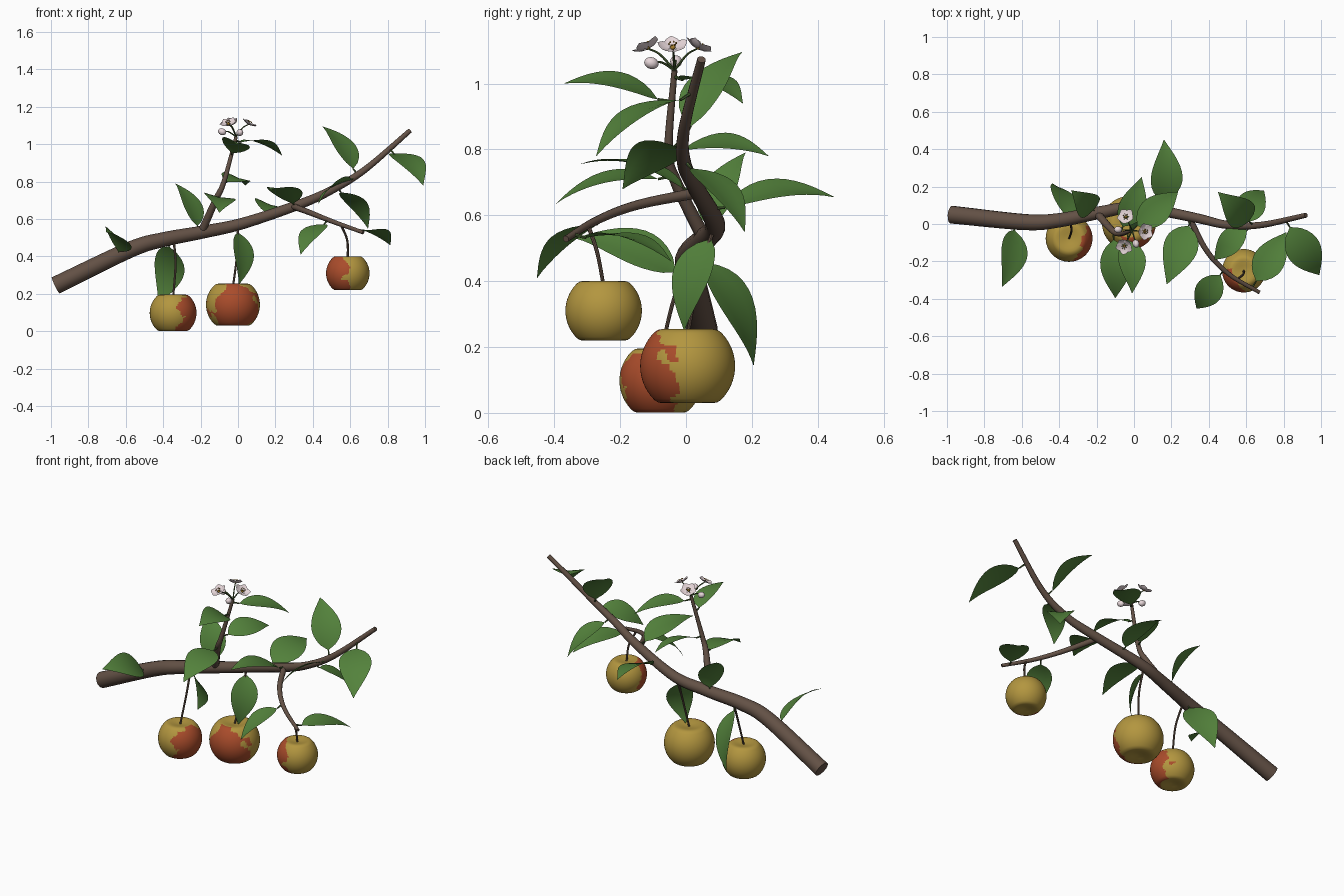
import bpy, bmesh, math
from mathutils import Vector as V, noise

if "Cube" in bpy.data.objects:
    bpy.data.objects.remove(bpy.data.objects["Cube"])

TAU = 2 * math.pi
UP = V((0, 0, 1))


def material(name, *rgb):
    m = bpy.data.materials.new(name)
    m.diffuse_color = (*rgb, 1)
    m.use_nodes = True
    m.node_tree.nodes["Principled BSDF"].inputs["Base Color"].default_value = m.diffuse_color
    return m


BARK = material("brown bark", 0.125, 0.082, 0.06)
LEAF = material("leaf green", 0.088, 0.225, 0.045)
YELLOW = material("fruit yellow", 0.45, 0.305, 0.05)
RED = material("fruit red", 0.40, 0.072, 0.024)
PETAL = material("petal white", 0.80, 0.68, 0.70)
STAMEN = material("stamen gold", 0.45, 0.25, 0.03)
STALK = material("stalk green", 0.06, 0.11, 0.03)


def finish(name, bm, mats, angle=60):
    me = bpy.data.meshes.new(name)
    bm.to_mesh(me)
    bm.free()
    ob = bpy.data.objects.new(name, me)
    bpy.context.collection.objects.link(ob)
    for m in mats:
        me.materials.append(m)
    bpy.ops.object.select_all(action='DESELECT')
    ob.select_set(True)
    bpy.context.view_layer.objects.active = ob
    bpy.ops.object.shade_smooth_by_angle(angle=math.radians(angle))


def bridge(bm, rings):
    """Skin closed rings and cap both ends."""
    for r, s in zip(rings, rings[1:]):
        for k in range(len(r)):
            n = (k + 1) % len(r)
            bm.faces.new((r[k], r[n], s[n], s[k]))
    bm.faces.new(rings[0][::-1])
    bm.faces.new(rings[-1])


def smooth_path(pts, steps):
    """Catmull-Rom curve through the points."""
    p = [V(q) for q in pts]
    p = [2 * p[0] - p[1]] + p + [2 * p[-1] - p[-2]]
    out = []
    for i in range(1, len(p) - 2):
        a, b, c, d = p[i - 1:i + 3]
        for k in range(steps):
            t = k / steps
            out.append(0.5 * (2 * b + (c - a) * t + (2 * a - 5 * b + 4 * c - d) * t * t
                              + (3 * b - a - 3 * c + d) * t ** 3))
    return out + [p[-2]]


def tube(name, pts, r0, r1, mat, sides=8, steps=4):
    """Tapered round tube; returns its centre line."""
    path = smooth_path(pts, steps)
    last = len(path) - 1
    bm = bmesh.new()
    rings = []
    a = V((0, 1, 0.3))
    for i, q in enumerate(path):
        d = (path[min(i + 1, last)] - path[max(i - 1, 0)]).normalized()
        a = (a - d * a.dot(d)).normalized()
        b = d.cross(a)
        r = r0 + (r1 - r0) * i / last
        rings.append([bm.verts.new(q + r * (a * math.cos(TAU * k / sides) + b * math.sin(TAU * k / sides)))
                      for k in range(sides)])
    bridge(bm, rings)
    finish(name, bm, [mat], 40)
    return path


def at_x(path, x):
    """Point on a branch centre line at a given x."""
    for p, q in zip(path, path[1:]):
        if p.x <= x <= q.x:
            return p.lerp(q, (x - p.x) / (q.x - p.x))
    return path[0] if x < path[0].x else path[-1]


def blade(bm, base, tip, normal, width, bend, fold, power, rows=12):
    """Curved, folded leaf or petal surface facing along normal."""
    u = tip - base
    n = (normal - u * (normal.dot(u) / u.length_squared)).normalized()
    v = n.cross(u.normalized())
    grid = []
    for i in range(rows + 1):
        t = i / rows
        w = width / 2 * max(math.sin(math.pi * t ** power), 0.015)
        mid = base + u * t + n * bend * 4 * t * (1 - t)
        grid.append([bm.verts.new(mid + v * s * w + n * fold * abs(s) * w) for s in (-1, -0.5, 0, 0.5, 1)])
    for r, s in zip(grid, grid[1:]):
        for j in range(4):
            bm.faces.new((r[j], s[j], s[j + 1], r[j + 1]))


def leaf(branch, x, tip, facing=UP):
    base, tip = at_x(branch, x), V(tip)
    size = (tip - base).length
    start = base.lerp(tip, 0.13)
    tube("leaf_stalk", [base, start], 0.006, 0.004, STALK, 6, 2)
    bm = bmesh.new()
    blade(bm, start, tip, V(facing), 0.47 * size, 0.1 * size, 0.1, 0.72)
    finish("leaf", bm, [LEAF])


def fruit(branch, x, centre, r, red_dir):
    """Round fruit with softly flattened ends, a blush on one side and a stem."""
    c = V(centre)
    seg, rim = 96, math.radians(46)
    half = [(math.cos(rim * k / 18), math.sin(rim * k / 18)) for k in range(19)]
    half += [(0.62, 0.765), (0.54, 0.78), (0.42, 0.77), (0.25, 0.735), (0.04, 0.70)]
    prof = [(a, -z) for a, z in half[:0:-1]] + half
    bm = bmesh.new()
    bridge(bm, [[bm.verts.new(c + r * V((a * math.cos(TAU * k / seg), a * math.sin(TAU * k / seg), z)))
                 for k in range(seg)] for a, z in prof])
    for f in bm.faces:
        d = (f.calc_center_median() - c) / r
        off = abs((math.degrees(math.atan2(d.y, d.x)) - red_dir + 180) % 360 - 180)
        wobble = 34 * noise.noise(d * 2 + c * 9) + 12 * noise.noise(d * 5 + c * 7) + 60 * max(0, d.z - 0.45)
        f.material_index = int(off + wobble < 55 and math.hypot(d.x, d.y) > 0.5)
    finish("fruit", bm, [YELLOW, RED])
    top, end = at_x(branch, x), c + UP * r * 0.65
    mid = top.lerp(end, 0.45)
    mid.xy = mid.xy.lerp(end.xy, 0.25)
    mid.x += 0.012
    tube("fruit_stem", [top, mid, end], 0.0065, 0.0055, BARK, 8, 6)


def ball(name, centre, r, mat, axis=None):
    """Small sphere, stretched along an axis when one is given."""
    bm = bmesh.new()
    bmesh.ops.create_uvsphere(bm, u_segments=12, v_segments=8, radius=r)
    for v in bm.verts:
        if axis:
            v.co += axis * axis.dot(v.co) * 0.25
        v.co += centre
    finish(name, bm, [mat])


# Branches
main = tube("main_branch", [(-0.975, 0.05, 0.245), (-0.58, 0.01, 0.435), (-0.4, 0.02, 0.49),
                            (-0.19, 0.06, 0.53), (0.02, 0.088, 0.575), (0.32, 0.035, 0.675),
                            (0.5, -0.005, 0.755), (0.68, -0.005, 0.865), (0.92, 0.047, 1.073)],
            0.048, 0.013, BARK, 14, 8)
twig = tube("upright_twig", [(-0.2, 0.06, 0.52), (-0.12, -0.03, 0.7), (-0.075, -0.053, 0.8),
                             (-0.01, -0.035, 1.04)], 0.022, 0.009, BARK, 12, 8)
side = tube("side_twig", [(0.29, 0.045, 0.67), (0.39, -0.145, 0.632), (0.51, -0.27, 0.585),
                          (0.67, -0.365, 0.528)], 0.017, 0.010, BARK, 12, 8)

# Fruits
fruit(main, -0.345, (-0.347, -0.077, 0.098), 0.125, -17)
fruit(main, 0.0, (-0.027, 0.005, 0.142), 0.144, -87)
fruit(side, 0.55, (0.587, -0.25, 0.31), 0.116, -145)

# Leaves on the main branch
rolled = (0.35, 0, 1)
leaf(main, -0.63, (-0.705, -0.335, 0.53), (0.6, 0.1, 0.8))
leaf(main, -0.36, (-0.425, 0.205, 0.145), (0.5, 0.75, 0.3))
leaf(main, -0.2, (-0.335, 0.18, 0.79))
leaf(main, 0.0, (0.005, -0.005, 0.25), (0.7, -0.7, 0))
leaf(main, 0.16, (0.16, 0.45, 0.655), rolled)
leaf(main, 0.31, (0.175, -0.322, 0.755))
leaf(main, 0.53, (0.695, 0.178, 0.55))
leaf(main, 0.63, (0.43, -0.192, 0.68), (-0.75, -0.1, 0.65))
leaf(main, 0.64, (0.45, 0.17, 1.095))
leaf(main, 0.81, (0.99, -0.272, 0.78))

# Leaves on the two twigs
leaf(twig, -0.11, (-0.1, -0.395, 0.635), (0.2, 0, 1))
leaf(twig, -0.075, (0.04, 0.25, 0.78), rolled)
leaf(twig, -0.035, (-0.01, -0.37, 1.0), rolled)
leaf(twig, -0.015, (0.235, 0.172, 0.94))
leaf(side, 0.48, (0.335, -0.452, 0.41))
leaf(side, 0.63, (0.815, -0.045, 0.46))

# Blossom cluster: three five-petalled flowers and two buds on thin stalks
top = twig[-1]


def flower_stalk(end):
    tube("flower_stalk", [top, top.lerp(end, 0.55) + UP * 0.012, end], 0.004, 0.003, STALK, 6)


for x, y in ((-0.05, -0.115), (0.055, -0.04), (-0.042, 0.035)):
    c = V((x, y, 1.106))
    n = (V((x - top.x, y - top.y, 0)).normalized() * 0.5 + UP * 0.87).normalized()
    flower_stalk(c)
    a = n.orthogonal().normalized()
    b = n.cross(a)
    bm = bmesh.new()
    for k in range(5):
        out = a * math.cos(TAU * k / 5) + b * math.sin(TAU * k / 5)
        blade(bm, c + out * 0.004, c + out * 0.047 + n * 0.018, n, 0.044, -0.004, 0.12, 1.25, 8)
    bmesh.ops.solidify(bm, geom=bm.faces[:], thickness=0.0015)
    finish("flower_petals", bm, [PETAL])
    ball("flower_centre", c + n * 0.005, 0.008, STAMEN)
    for k in range(6):
        out = a * math.cos(TAU * k / 6) + b * math.sin(TAU * k / 6)
        ball("stamen", c + n * 0.018 + out * 0.011, 0.003, STAMEN)

for bud in (V((-0.085, -0.03, 1.067)), V((0.01, -0.105, 1.062))):
    flower_stalk(bud)
    ball("flower_bud", bud, 0.018, PETAL, (bud - top).normalized())
